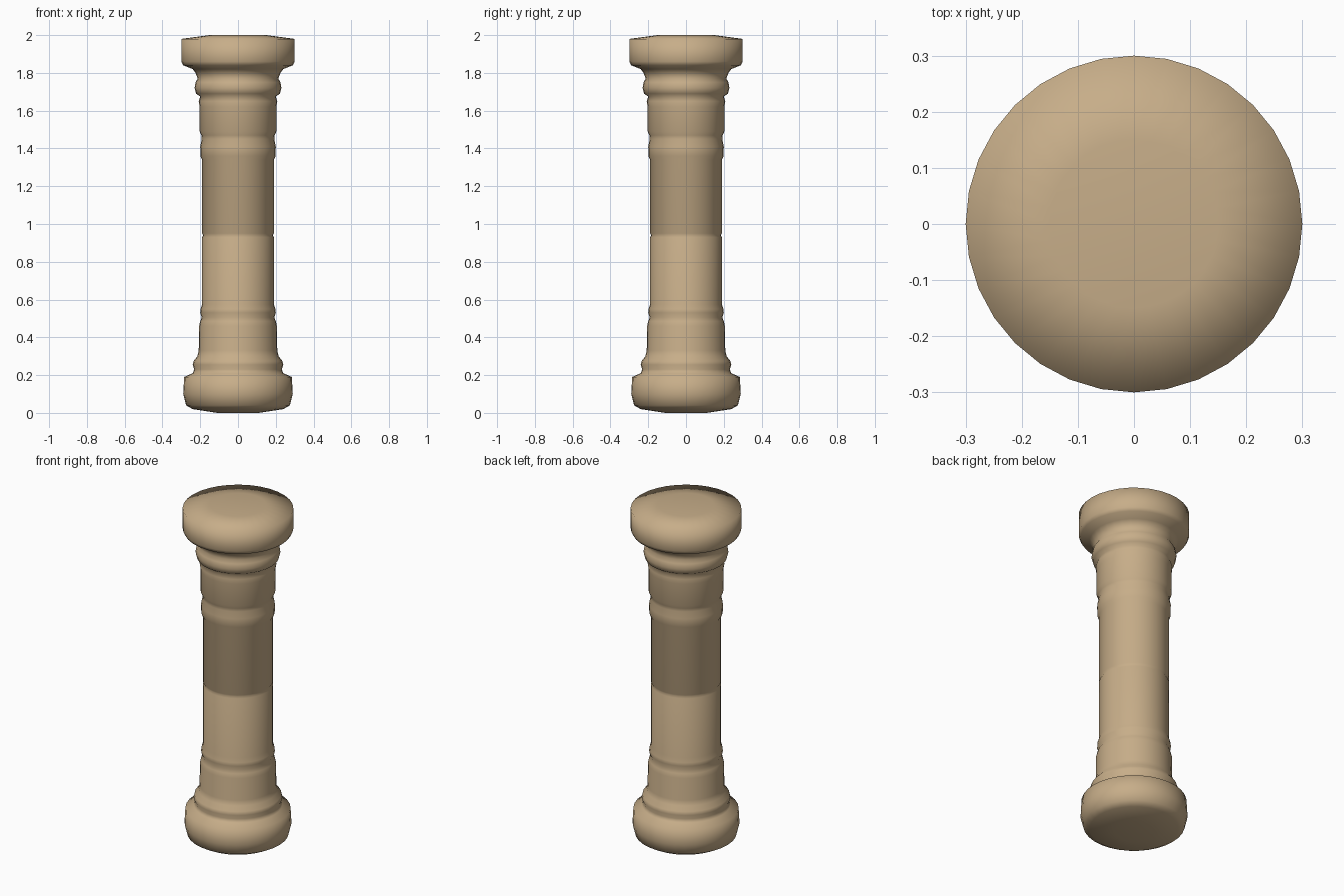
import bpy
import bmesh
from math import cos, sin, tau

cube = bpy.data.objects.get("Cube")
if cube:
    bpy.data.objects.remove(cube)

SIDES = 32

# One sandstone colour
stone = bpy.data.materials.new("sandstone")
stone.use_nodes = True
colour = (0.57, 0.42, 0.25, 1)
stone.diffuse_color = colour
stone.node_tree.nodes["Principled BSDF"].inputs["Base Color"].default_value = colour

# Radius and height, grouped from the foot to the top
base = [(.11, 0), (.24, .02), (.275, .04), (.29, .10), (.285, .19)]
base_moulding = [(.24, .21), (.232, .23), (.24, .255), (.235, .275), (.215, .30), (.208, .33)]
lower_shaft = [(.206, .46), (.2, .485), (.192, .505), (.2, .53), (.198, .55), (.19, .575)]
shaft = [(.19, .93), (.185, .94), (.19, .95), (.19, 1.34)]
upper_shaft = [(.199, 1.36), (.2, 1.41), (.192, 1.45), (.194, 1.47), (.203, 1.49), (.203, 1.62)]
neck = [(.208, 1.65), (.2, 1.675), (.222, 1.69), (.23, 1.72), (.225, 1.75), (.213, 1.77)]
capital = [(.225, 1.8), (.24, 1.82), (.29, 1.84), (.3, 1.86), (.3, 1.98), (.15, 2)]
profile = base + base_moulding + lower_shaft + shaft + upper_shaft + neck + capital

# Turn the profile into a closed column
bm = bmesh.new()
rings = [[bm.verts.new((r * cos(tau * i / SIDES), r * sin(tau * i / SIDES), z))
          for i in range(SIDES)] for r, z in profile]
for low, high in zip(rings, rings[1:]):
    for i in range(SIDES):
        j = (i + 1) % SIDES
        bm.faces.new((low[i], low[j], high[j], high[i]))
bm.faces.new(rings[0][::-1])
bm.faces.new(rings[-1])
for face in bm.faces:
    face.smooth = True

mesh = bpy.data.meshes.new("column")
bm.to_mesh(mesh)
bm.free()
mesh.materials.append(stone)
column = bpy.data.objects.new("column", mesh)
bpy.context.collection.objects.link(column)
